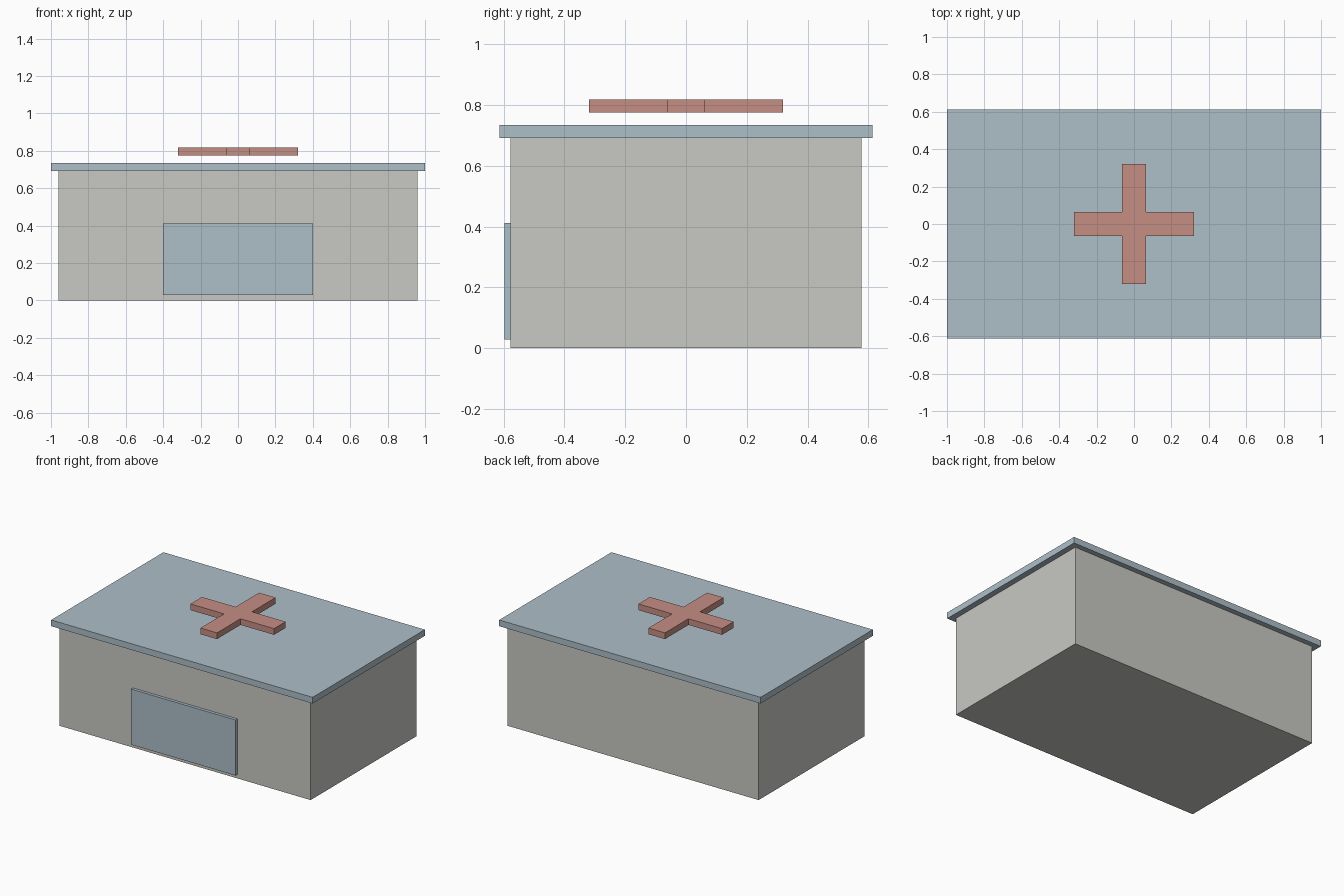
import bpy
import bmesh

cube = bpy.data.objects.get("Cube")
if cube:
    bpy.data.objects.remove(cube, do_unlink=True)


def make_material(name, rgb):
    mat = bpy.data.materials.new(name)
    mat.use_nodes = True
    colour = (*rgb, 1.0)
    mat.diffuse_color = colour
    mat.node_tree.nodes["Principled BSDF"].inputs["Base Color"].default_value = colour
    return mat


def extrude_outline(name, outline, bottom, top, mat):
    """Raise a flat counter-clockwise outline into a closed solid."""
    bm = bmesh.new()
    base = bm.faces.new([bm.verts.new((x, y, bottom)) for x, y in outline])
    result = bmesh.ops.extrude_face_region(bm, geom=[base], use_keep_orig=True)
    raised = [v for v in result["geom"] if isinstance(v, bmesh.types.BMVert)]
    bmesh.ops.translate(bm, verts=raised, vec=(0, 0, top - bottom))
    bmesh.ops.recalc_face_normals(bm, faces=bm.faces)
    mesh = bpy.data.meshes.new(name)
    bm.to_mesh(mesh)
    bm.free()
    mesh.materials.append(mat)
    obj = bpy.data.objects.new(name, mesh)
    bpy.context.collection.objects.link(obj)
    return obj


def rectangle(half_width, front, back):
    return [(-half_width, front), (half_width, front),
            (half_width, back), (-half_width, back)]


def cross(reach, half):
    """One arm's three corners, turned a quarter four times."""
    points = []
    x_axis, y_axis = (1, 0), (0, 1)
    for _ in range(4):
        for u, v in ((half, -half), (reach, -half), (reach, half)):
            points.append((u * x_axis[0] + v * y_axis[0],
                           u * x_axis[1] + v * y_axis[1]))
        x_axis, y_axis = y_axis, (-x_axis[0], -x_axis[1])
    return points


wall_grey = make_material("warm grey", (0.58, 0.58, 0.55))
panel_blue = make_material("pale blue", (0.42, 0.52, 0.58))
cross_red = make_material("dusty red", (0.56, 0.27, 0.23))

# Building body
extrude_outline("walls", rectangle(0.96, -0.577, 0.577), 0.0, 0.692, wall_grey)

# Overhanging flat roof
extrude_outline("roof", rectangle(1.0, -0.613, 0.613), 0.692, 0.735, panel_blue)

# Wide front door
extrude_outline("front_door", rectangle(0.4, -0.598, -0.577), 0.028, 0.412, panel_blue)

# Cross floating above the roof
extrude_outline("roof_cross", cross(0.32, 0.063), 0.775, 0.818, cross_red)
